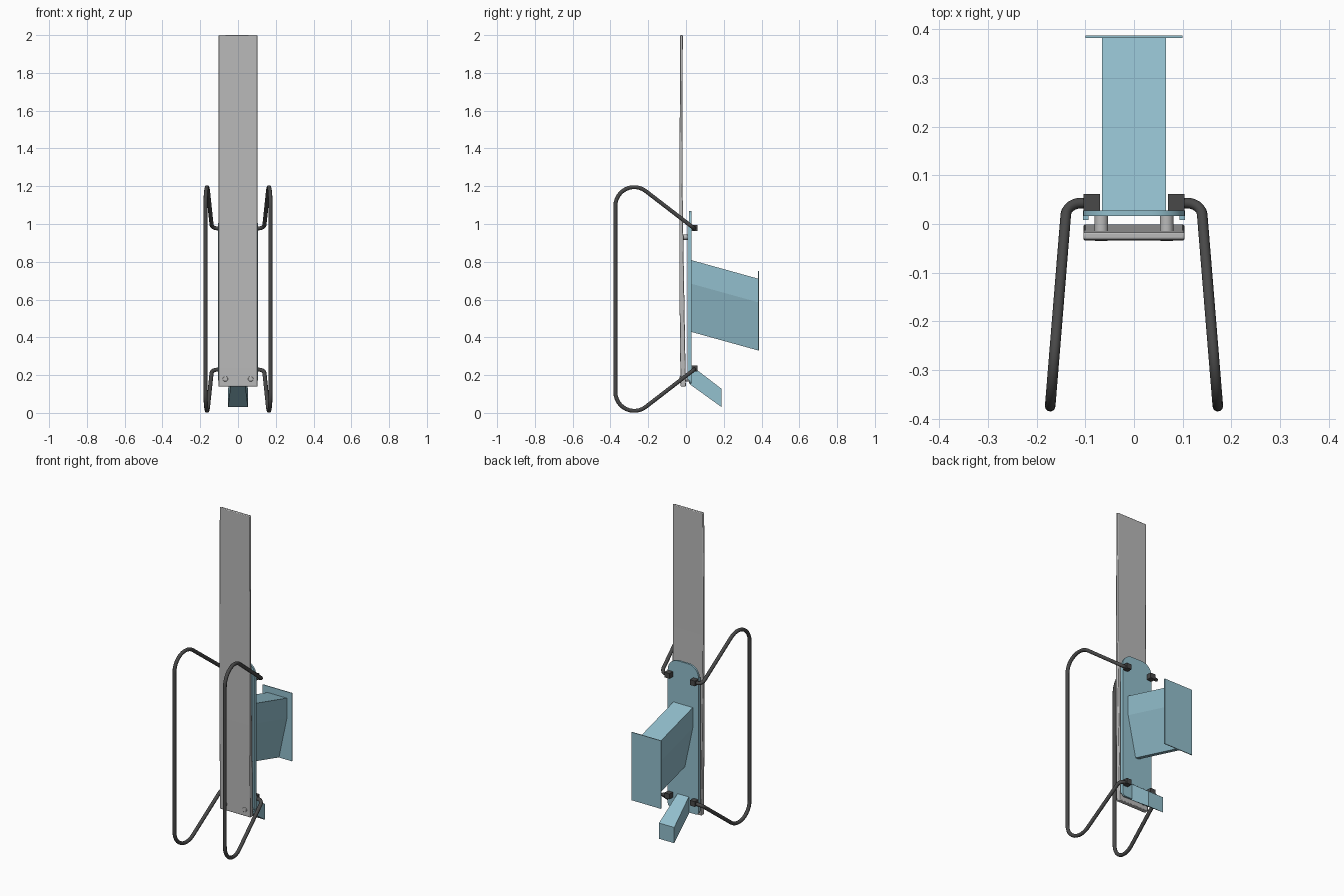
import bpy
import bmesh
from math import sin, cos, pi
from mathutils import Vector

if "Cube" in bpy.data.objects:
    bpy.data.objects.remove(bpy.data.objects["Cube"], do_unlink=True)


def material(name, rgb):
    mat = bpy.data.materials.new(name)
    mat.use_nodes = True
    mat.diffuse_color = (*rgb, 1)
    mat.node_tree.nodes["Principled BSDF"].inputs["Base Color"].default_value = (*rgb, 1)
    return mat


BLUE = material("pale blue paint", (0.29, 0.52, 0.61))
GREY = material("light grey", (0.49, 0.49, 0.49))
DARK = material("dark metal", (0.065, 0.065, 0.065))


def add_object(name, data, mat):
    obj = bpy.data.objects.new(name, data)
    data.materials.append(mat)
    bpy.context.collection.objects.link(obj)
    return obj


def loft(name, start, end, mat):
    """Closed solid between two matching outlines."""
    bm = bmesh.new()
    a = [bm.verts.new(p) for p in start]
    b = [bm.verts.new(p) for p in end]
    bm.faces.new(a)
    bm.faces.new(b)
    for i in range(len(a)):
        j = (i + 1) % len(a)
        bm.faces.new((a[i], a[j], b[j], b[i]))
    bmesh.ops.recalc_face_normals(bm, faces=bm.faces)
    mesh = bpy.data.meshes.new(name)
    bm.to_mesh(mesh)
    bm.free()
    return add_object(name, mesh, mat)


def box(name, x, y, z, mat):
    def ring(h):
        return [(x[0], y[0], h), (x[1], y[0], h), (x[1], y[1], h), (x[0], y[1], h)]
    return loft(name, ring(z[0]), ring(z[1]), mat)


def bevel(obj, width, segments):
    mod = obj.modifiers.new("Bevel", "BEVEL")
    mod.width = width
    mod.segments = segments


def smooth(obj):
    bpy.ops.object.select_all(action="DESELECT")
    obj.select_set(True)
    bpy.context.view_layer.objects.active = obj
    bpy.ops.object.shade_smooth_by_angle()


def fillet(points, radii, steps=12):
    """Round the inner corners of a polyline with circular arcs."""
    pts = [Vector(p) for p in points]
    path = [pts[0]]
    for prev, p, nxt, r in zip(pts, pts[1:], pts[2:], radii):
        u, v = (prev - p).normalized(), (nxt - p).normalized()
        half = u.angle(v) / 2
        centre = p + (u + v).normalized() * (r / sin(half))
        start = p + u * (r * cos(half) / sin(half))
        e1 = (start - centre).normalized()
        sweep = pi - 2 * half
        for i in range(steps + 1):
            t = sweep * i / steps
            path.append(centre + (e1 * cos(t) - u * sin(t)) * r)
    return path + [pts[-1]]


# Tapered upright board, straight-edged from the front
profile = [(-0.029, 0.14), (-0.034, 0.6), (-0.034, 1.2), (-0.032, 2.0),
           (-0.017, 2.0), (-0.019, 1.25), (-0.014, 0.9), (-0.001, 0.14)]
board = loft("board", [(-0.104, y, z) for y, z in profile],
             [(0.104, y, z) for y, z in profile], GREY)
bevel(board, 0.004, 2)
smooth(board)

# Backing plate with rounded top corners
outline = []
for sx, angle, z, r in ((1, 0, 0.155, 0.02), (1, 1, 1.07, 0.07),
                        (-1, 2, 1.07, 0.07), (-1, 3, 0.155, 0.02)):
    cz = z + r if z < 0.5 else z - r
    for i in range(9):
        t = (angle - 1) * pi / 2 + i * pi / 16
        outline.append((sx * (0.105 - r) + r * cos(t), cz + r * sin(t)))
smooth(loft("backing_plate", [(x, 0.016, z) for x, z in outline],
            [(x, 0.028, z) for x, z in outline], BLUE))

# Tapering hollow-looking arm: straight upper sides, V-shaped underside
section = [(-0.066, 0.81), (0.066, 0.81), (0.066, 0.685),
           (0.012, 0.43), (-0.012, 0.43), (-0.066, 0.685)]
loft("rear_arm", [(x, 0.024, z) for x, z in section],
     [(x, 0.384, z - 0.1) for x, z in section], BLUE)
box("arm_end_plate", (-0.1, 0.1), (0.382, 0.387), (0.33, 0.75), BLUE)

# Sloping foot bracket, widening outward
loft("foot_bracket",
     [(-0.038, 0.022, 0.15), (0.038, 0.022, 0.15), (0.038, 0.022, 0.255), (-0.038, 0.022, 0.255)],
     [(-0.052, 0.189, 0.03), (0.052, 0.189, 0.03), (0.052, 0.189, 0.127), (-0.052, 0.189, 0.127)],
     BLUE)

MID = 0.603
for side, label in ((1, "left"), (-1, "right")):
    # Forward lip along the plate edge
    box(label + "_plate_lip", sorted((side * 0.093, side * 0.105)),
        (0.008, 0.018), (0.175, 1.0), BLUE)

    # Bent wire hoop
    half = [(0.085, 0.043, 0.977), (0.138, 0.043, 0.977), (0.172, -0.374, 1.298)]
    corners = half + [(x, y, 2 * MID - z) for x, y, z in reversed(half)]
    path = fillet([(side * x, y, z) for x, y, z in corners], (0.032, 0.1, 0.1, 0.032))
    curve = bpy.data.curves.new(label + "_hoop", "CURVE")
    curve.dimensions = "3D"
    curve.bevel_depth = 0.0108
    curve.bevel_resolution = 3
    curve.use_fill_caps = True
    spline = curve.splines.new("POLY")
    spline.points.add(len(path) - 1)
    for point, co in zip(spline.points, path):
        point.co = (*co, 1)
    spline.use_smooth = True
    add_object(label + "_hoop", curve, DARK)

    # Hoop clamps
    for height, level in ((0.979, "upper"), (2 * MID - 0.971, "lower")):
        box(f"{label}_{level}_clamp", sorted((side * 0.07, side * 0.104)),
            (0.026, 0.062), (height - 0.016, height + 0.016), DARK)

    # Bolts joining board and plate
    for height, level in ((0.18, "lower"), (0.93, "upper")):
        front = -0.035 if level == "lower" else -0.02
        bpy.ops.mesh.primitive_cylinder_add(
            vertices=20, radius=0.014, depth=0.02 - front,
            location=(side * 0.067, (front + 0.02) / 2, height), rotation=(pi / 2, 0, 0))
        bolt = bpy.context.object
        bolt.name = f"{label}_{level}_bolt"
        bolt.data.materials.append(GREY)
        bevel(bolt, 0.003, 2)
        smooth(bolt)
